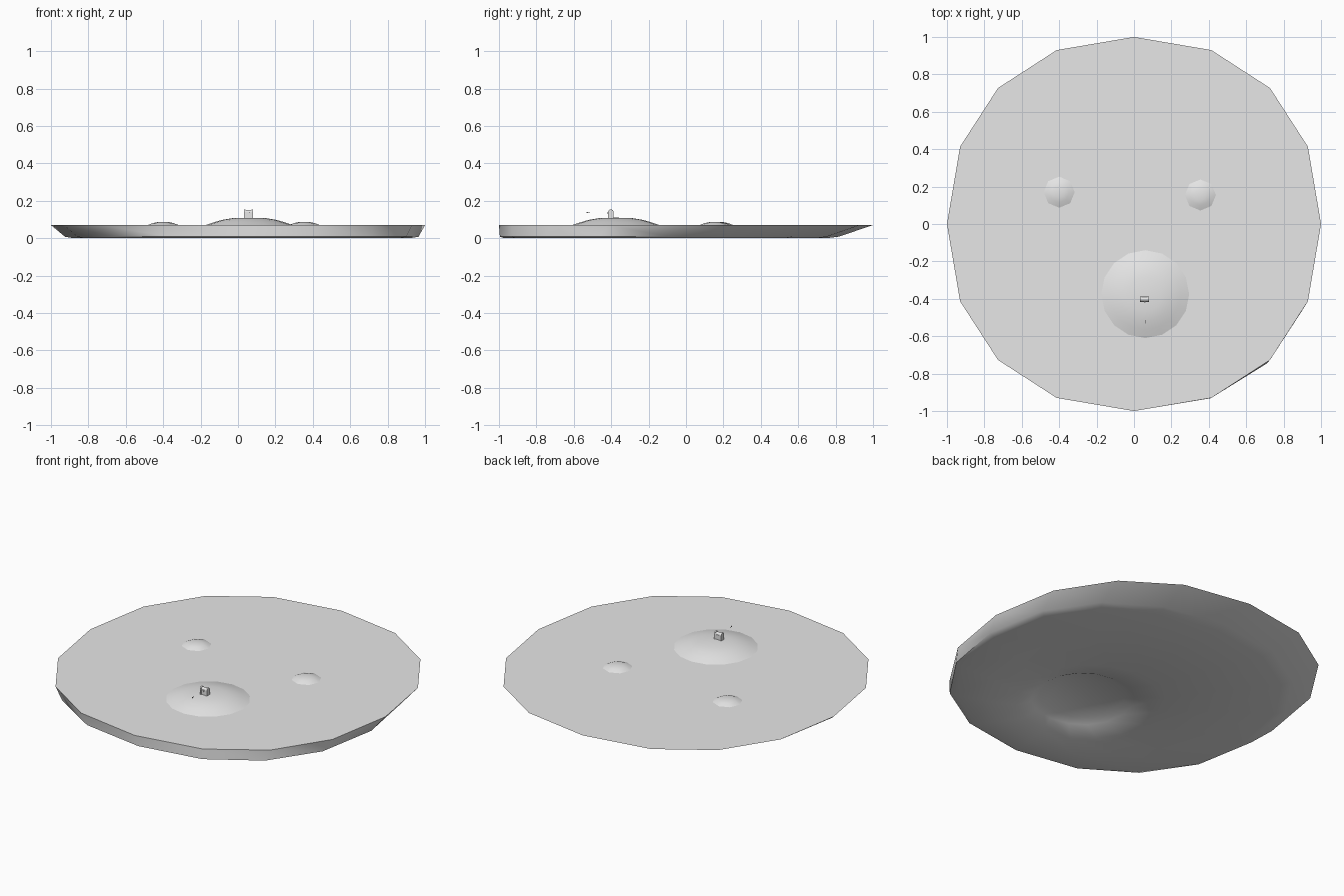
import bpy
import bmesh
from math import cos, sin, pi, radians, copysign

cube = bpy.data.objects.get("Cube")
if cube:
    bpy.data.objects.remove(cube, do_unlink=True)

# One plain grey for everything
grey = bpy.data.materials.new("light grey")
grey.use_nodes = True
grey.diffuse_color = (0.8, 0.8, 0.8, 1)
grey.node_tree.nodes["Principled BSDF"].inputs["Base Color"].default_value = (0.8, 0.8, 0.8, 1)


def finish(name, bm, smooth_angle=None):
    bmesh.ops.recalc_face_normals(bm, faces=bm.faces)
    mesh = bpy.data.meshes.new(name)
    bm.to_mesh(mesh)
    bm.free()
    mesh.materials.append(grey)
    obj = bpy.data.objects.new(name, mesh)
    bpy.context.collection.objects.link(obj)
    if smooth_angle:
        bpy.ops.object.select_all(action="DESELECT")
        obj.select_set(True)
        bpy.context.view_layer.objects.active = obj
        bpy.ops.object.shade_smooth_by_angle(angle=radians(smooth_angle))
    return obj


def ring_points(cx, cy, rx, ry, z, sides, power=1.0):
    points = []
    for i in range(sides):
        a = 2 * pi * i / sides
        c, s = cos(a), sin(a)
        points.append((cx + rx * copysign(abs(c) ** power, c),
                       cy + ry * copysign(abs(s) ** power, s), z))
    return points


def bridge(bm, lower, upper):
    n = len(lower)
    for i in range(n):
        j = (i + 1) % n
        bm.faces.new((lower[i], lower[j], upper[j], upper[i]))


# Ground slab: flat top, undercut side, and a funnel rising under the mound
def ground():
    rings = [(0, 0, 1, 1, 0.07), (0.02, -0.09, 0.945, 0.905, 0.008),
             (0.02, -0.11, 0.90, 0.86, 0), (0.04, -0.2, 0.65, 0.65, 0),
             (0.05, -0.32, 0.40, 0.40, 0.01), (0.06, -0.37, 0.28, 0.28, 0.045),
             (0.06, -0.375, 0.235, 0.235, 0.068)]
    bm = bmesh.new()
    loops = [[bm.verts.new(p) for p in ring_points(*r, 16, 0.92)] for r in rings]
    for a, b in zip(loops, loops[1:]):
        bridge(bm, a, b)
    bm.faces.new(loops[0])
    bm.faces.new(loops[-1])
    finish("ground", bm, 50)


# Domes: a radius and height profile spun around the centre
def dome(name, cx, cy, profile, top, sides):
    bm = bmesh.new()
    loops = [[bm.verts.new(p) for p in ring_points(cx, cy, r, r, z, sides)]
             for r, z in profile]
    for a, b in zip(loops, loops[1:]):
        bridge(bm, a, b)
    tip = bm.verts.new((cx, cy, top))
    for i in range(sides):
        bm.faces.new((loops[-1][i], loops[-1][(i + 1) % sides], tip))
    finish(name, bm, 50)


# Chest pieces: a side outline with a straight body and arched lid, run along x
def arch(name, x0, x1, cy, half, base, spring, height, steps=8):
    outline = [(cy - half, base), (cy + half, base)]
    outline += [(cy + half * cos(pi * i / steps), spring + height * sin(pi * i / steps))
                for i in range(steps + 1)]
    bm = bmesh.new()
    ends = [[bm.verts.new((x, y, z)) for y, z in outline] for x in (x0, x1)]
    bridge(bm, *ends)
    for end in ends:
        bm.faces.new(end)
    finish(name, bm)


def box(name, centre, size):
    bm = bmesh.new()
    bmesh.ops.create_cube(bm, size=1)
    for v in bm.verts:
        v.co = [c + s * k for c, s, k in zip(centre, size, v.co)]
    finish(name, bm)


ground()
dome("large_mound", 0.06, -0.375,
     [(0.235, 0.07), (0.19, 0.085), (0.145, 0.098), (0.09, 0.107)], 0.11, 16)
for side, x, y in (("right", -0.4, 0.17), ("left", 0.355, 0.155)):
    dome("small_mound_" + side, x, y, [(0.083, 0.07), (0.055, 0.081), (0.03, 0.086)], 0.087, 8)

# Small chest standing on the large mound
X, Y = 0.057, -0.402
arch("chest_body", X - 0.022, X + 0.022, Y, 0.012, 0.107, 0.139, 0.012)
for side, s in (("right", -1), ("left", 1)):
    x = X + s * 0.02
    arch("chest_band_" + side, x - 0.004, x + 0.004, Y, 0.0145, 0.107, 0.139, 0.0155)
box("chest_rim", (X, Y, 0.137), (0.047, 0.029, 0.004))
box("chest_lock", (X, Y - 0.015, 0.135), (0.007, 0.004, 0.009))

# Tiny key floating in front of the chest
box("key_shaft", (0.06, -0.521, 0.137), (0.002, 0.018, 0.002))
box("key_head", (0.06, -0.528, 0.137), (0.003, 0.006, 0.007))
